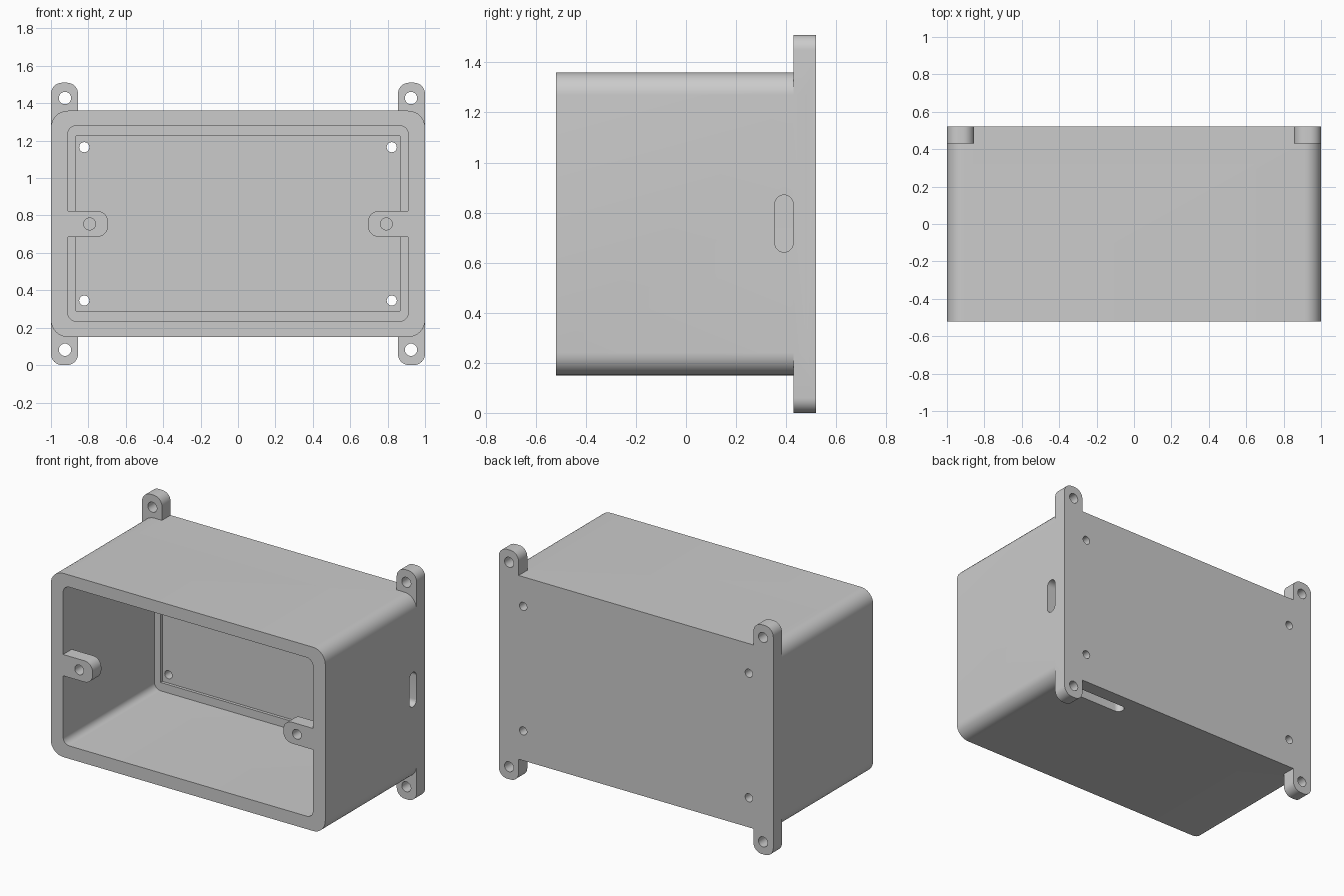
import bpy, bmesh, math
from mathutils import Vector

default = bpy.data.objects.get("Cube")
if default:
    bpy.data.objects.remove(default, do_unlink=True)

grey = bpy.data.materials.new("plain_grey")
grey.use_nodes = True
colour = (0.6, 0.6, 0.6, 1)
grey.diffuse_color = colour
grey.node_tree.nodes["Principled BSDF"].inputs["Base Color"].default_value = colour

BACK, FRONT, FLOOR = 0.52, -0.52, 0.43
MID = 0.755  # middle height, the part is mirrored about it


def outline(corners, steps=8):
    """Polygon of right-angled corners (u, v, radius), each rounded."""
    pts = []
    for i, (x, y, r) in enumerate(corners):
        p = Vector((x, y))
        if r == 0:
            pts.append(p)
            continue
        u = (Vector(corners[i - 1][:2]) - p).normalized()
        v = (Vector(corners[(i + 1) % len(corners)][:2]) - p).normalized()
        for k in range(steps + 1):
            t = math.pi / 2 * k / steps
            q = p + r * (u + v - v * math.cos(t) - u * math.sin(t))
            if not pts or (q - pts[-1]).length > 1e-5:
                pts.append(q)
    if (pts[0] - pts[-1]).length < 1e-5:
        pts.pop()
    return pts


def rect(u0, u1, v0, v1, r=0):
    return [(u0, v0, r), (u1, v0, r), (u1, v1, r), (u0, v1, r)]


def prism(name, corners, a, b, axis="Y"):
    """Extrude a rounded outline from a to b along an axis."""
    place = {"X": lambda p, d: (d, p.x, p.y),
             "Y": lambda p, d: (p.x, d, p.y),
             "Z": lambda p, d: (p.x, p.y, d)}[axis]
    bm = bmesh.new()
    pts = outline(corners)
    low = [bm.verts.new(place(p, a)) for p in pts]
    high = [bm.verts.new(place(p, b)) for p in pts]
    bm.faces.new(low)
    bm.faces.new(high[::-1])
    for i in range(len(pts)):
        j = (i + 1) % len(pts)
        bm.faces.new((low[i], high[i], high[j], low[j]))
    bmesh.ops.recalc_face_normals(bm, faces=bm.faces)
    mesh = bpy.data.meshes.new(name)
    bm.to_mesh(mesh)
    bm.free()
    mesh.materials.append(grey)
    obj = bpy.data.objects.new(name, mesh)
    bpy.context.collection.objects.link(obj)
    return obj


def combine(target, tool, operation):
    mod = target.modifiers.new(operation.lower(), "BOOLEAN")
    mod.operation, mod.solver, mod.object = operation, "EXACT", tool
    bpy.context.view_layer.objects.active = target
    bpy.ops.object.modifier_apply(modifier=mod.name)
    bpy.data.objects.remove(tool, do_unlink=True)


def hole(x, z, r, a, b):
    combine(box, prism("hole", rect(x - r, x + r, z - r, z + r, r), a, b), "DIFFERENCE")


# Outer body
box = prism("enclosure_box", rect(-1, 1, 0.15, 1.36, 0.09), FRONT, 0.48)

# Back plate with a mounting tab at each corner
tab, r = 0.855, 0.06
lower = [(-1, 0, r), (-tab, 0, r), (-tab, 0.15, 0), (tab, 0.15, 0), (tab, 0, r), (1, 0, r)]
upper = [(-x, 2 * MID - z, rad) for x, z, rad in lower]
combine(box, prism("back_plate", lower + upper, FLOOR, BACK), "UNION")

# Open cavity and the shallow recess in its floor
combine(box, prism("cavity", rect(-0.91, 0.91, 0.235, 1.28, 0.045), -0.7, FLOOR), "DIFFERENCE")
combine(box, prism("recess", rect(-0.865, 0.865, 0.29, 1.225), 0.3, FLOOR + 0.02), "DIFFERENCE")

for s in (-1, 1):
    # Lid screw lugs at the front opening
    inner, outer = 0.695 * s, 0.95 * s
    lug = [(outer, MID - 0.07, 0), (inner, MID - 0.07, 0.06),
           (inner, MID + 0.07, 0.06), (outer, MID + 0.07, 0)]
    combine(box, prism("lug", lug, FRONT, FRONT + 0.09), "UNION")
    hole(0.793 * s, MID, 0.032, -0.6, -0.38)
    # Tab holes and board screw holes
    for t in (-1, 1):
        hole(0.925 * s, MID + 0.673 * t, 0.033, 0.3, 0.6)
        hole(0.822 * s, MID + 0.41 * t, 0.027, 0.3, 0.6)

# Cable slots through the left wall and the bottom wall
combine(box, prism("side_slot", rect(0.355, 0.428, 0.642, 0.87, 0.036), 0.8, 1.1, "X"), "DIFFERENCE")
combine(box, prism("bottom_slot", rect(0.42, 0.84, 0.355, 0.428, 0.036), 0.1, 0.27, "Z"), "DIFFERENCE")

# Smooth the rounded corners, keep the edges sharp
bpy.ops.object.select_all(action="DESELECT")
box.select_set(True)
bpy.context.view_layer.objects.active = box
bpy.ops.object.shade_smooth_by_angle(angle=math.radians(30))
